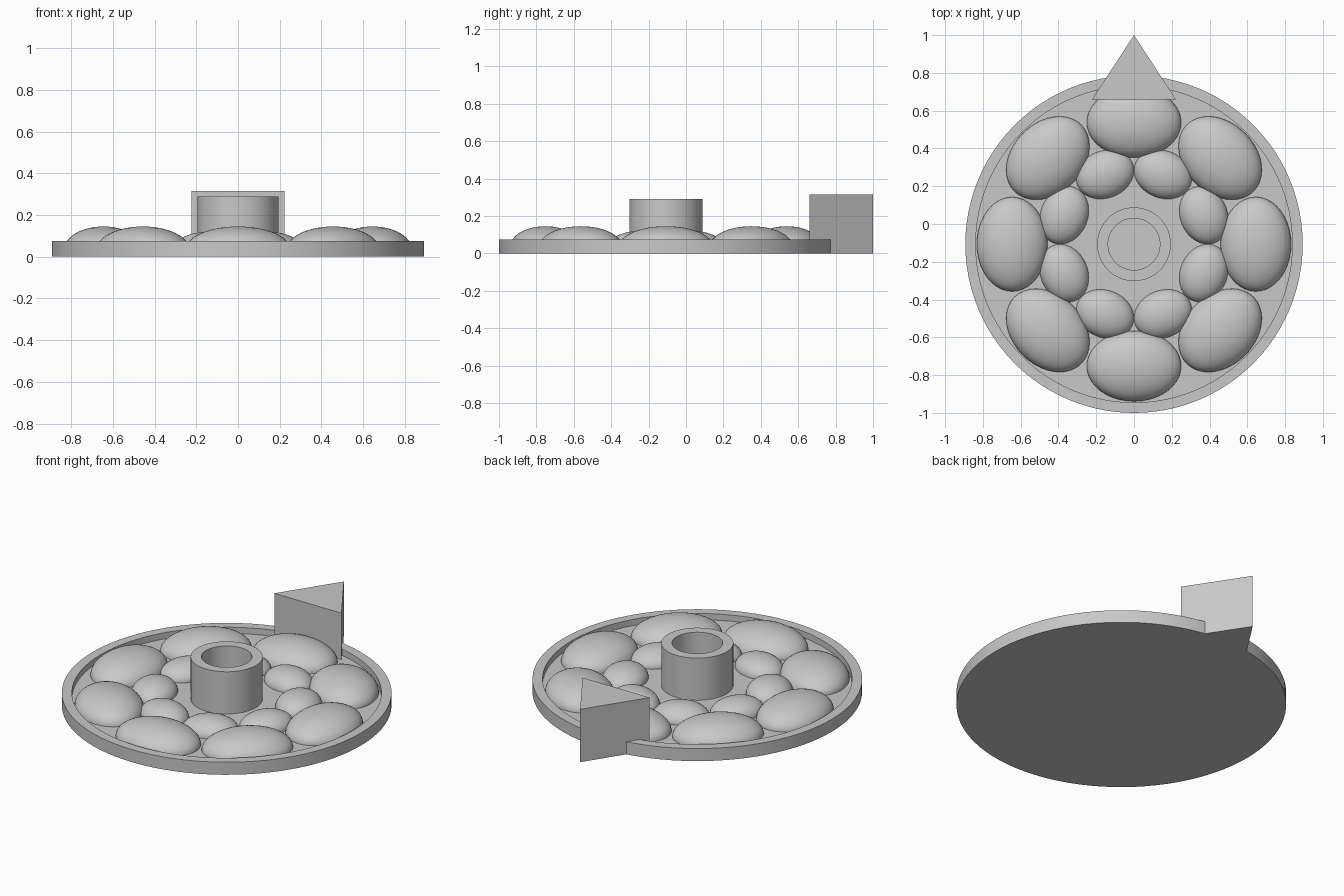
import bpy, bmesh
from math import sin, cos, pi, radians
from mathutils import Vector

cube = bpy.data.objects.get("Cube")
if cube:
    bpy.data.objects.remove(cube, do_unlink=True)

CENTRE = Vector((0, -0.107, 0))
FLOOR = 0.038

grey = bpy.data.materials.new("light_grey")
grey.use_nodes = True
grey.diffuse_color = (0.58, 0.58, 0.58, 1)
grey.node_tree.nodes["Principled BSDF"].inputs["Base Color"].default_value = grey.diffuse_color


def finish(name, bm, location):
    bmesh.ops.remove_doubles(bm, verts=bm.verts, dist=1e-5)
    bmesh.ops.recalc_face_normals(bm, faces=bm.faces)
    mesh = bpy.data.meshes.new(name)
    bm.to_mesh(mesh)
    bm.free()
    mesh.materials.append(grey)
    obj = bpy.data.objects.new(name, mesh)
    obj.location = location
    bpy.context.collection.objects.link(obj)
    return obj


def lathe(name, profile, location, segments):
    """Turn a profile of (radius, height) points about the z axis."""
    bm = bmesh.new()
    verts = [bm.verts.new((r, 0, z)) for r, z in profile]
    edges = [bm.edges.new(pair) for pair in zip(verts, verts[1:])]
    bmesh.ops.spin(bm, geom=verts + edges, cent=(0, 0, 0), axis=(0, 0, 1),
                   angle=2 * pi, steps=segments)
    return finish(name, bm, location)


def shade(objects):
    bpy.ops.object.select_all(action='DESELECT')
    for obj in objects:
        obj.select_set(True)
    bpy.context.view_layer.objects.active = objects[0]
    bpy.ops.object.shade_smooth_by_angle(angle=radians(35))


# Round base with a raised rim and a sunken floor
base = lathe("base_dish", [(0, 0), (0.893, 0), (0.893, 0.075), (0.838, 0.075),
                           (0.838, FLOOR), (0, FLOOR)], CENTRE, 96)

# Hollow central hub
hub = lathe("central_hub", [(0.195, 0.03), (0.195, 0.29), (0.137, 0.29),
                            (0.137, 0.03), (0.195, 0.03)], CENTRE, 64)
smooth_parts = [base, hub]

# Two rings of oval domes, the inner ring turned by half a step
DOME = [(0, -0.1), (1, -0.1)] + [(cos(i * pi / 24), sin(i * pi / 24)) for i in range(13)]


def dome_ring(name, distance, size, offset):
    for i in range(8):
        angle = (i + offset) * pi / 4
        place = CENTRE + Vector((distance * cos(angle), distance * sin(angle), FLOOR))
        dome = lathe(f"{name}_{i + 1}", DOME, place, 40)
        dome.scale = size
        dome.rotation_euler.z = angle
        smooth_parts.append(dome)


dome_ring("outer_dome", 0.645, (0.187, 0.25, 0.107), 0)
dome_ring("inner_dome", 0.4, (0.125, 0.157, 0.08), 0.5)
shade(smooth_parts)

# Triangular pointer block at the back edge
bm = bmesh.new()
corners = [bm.verts.new(p) for p in ((-0.222, 0.66, 0), (0.222, 0.66, 0), (0, 1, 0))]
face = bm.faces.new(corners)
top = bmesh.ops.extrude_face_region(bm, geom=[face])["geom"]
bmesh.ops.translate(bm, vec=(0, 0, 0.316),
                    verts=[v for v in top if isinstance(v, bmesh.types.BMVert)])
if not any(abs(f.calc_center_median().z) < 1e-4 for f in bm.faces):
    bm.faces.new(corners)
finish("pointer_block", bm, (0, 0, 0))
